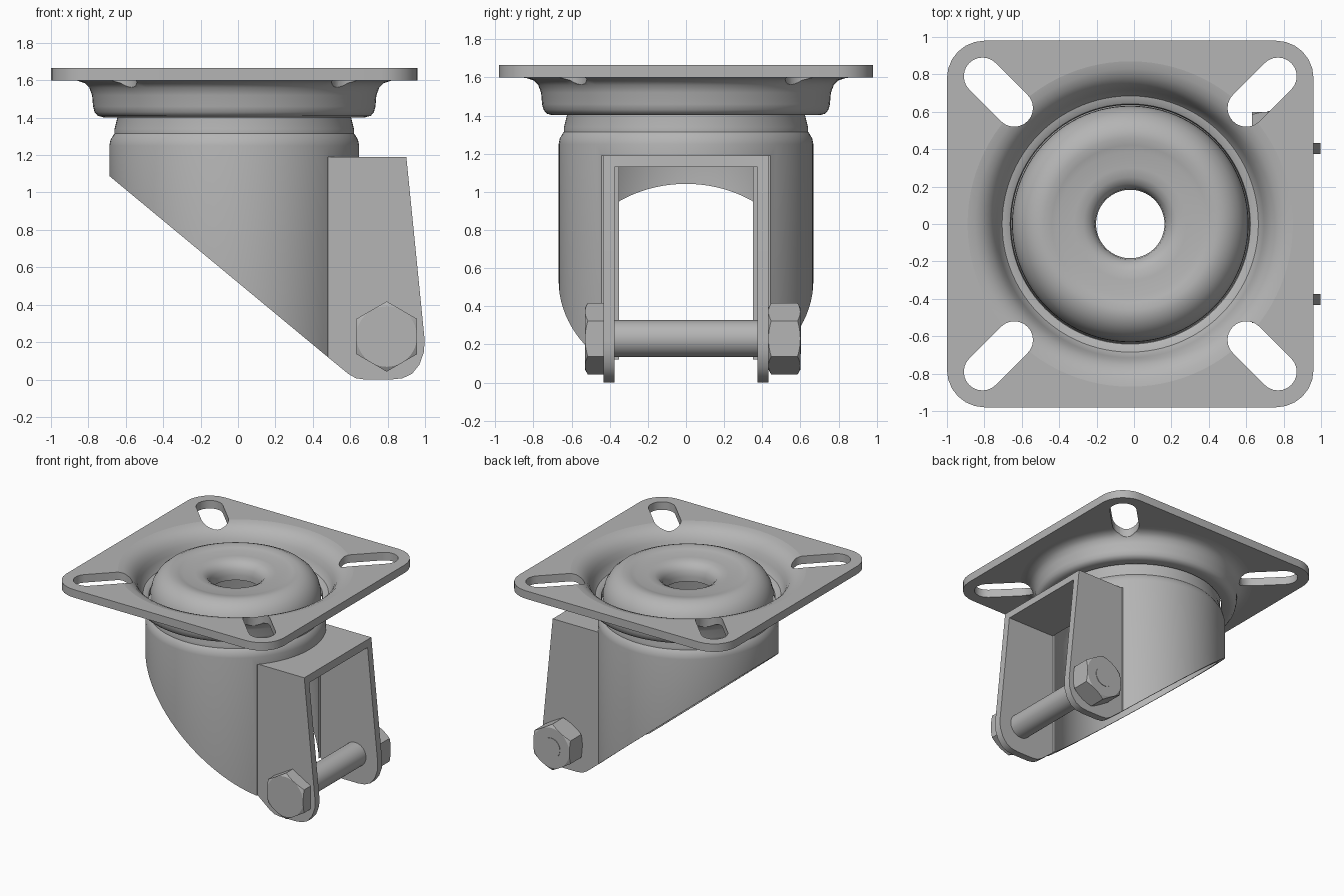
import bpy, bmesh, math
from mathutils import Matrix

if "Cube" in bpy.data.objects:
    bpy.data.objects.remove(bpy.data.objects["Cube"], do_unlink=True)

CX = -0.02                      # swivel axis
AXLE_X, AXLE_Z = 0.795, 0.23    # bolt axis

steel = bpy.data.materials.new("grey_steel")
steel.use_nodes = True
GREY = (0.46, 0.46, 0.46, 1)
steel.diffuse_color = GREY
steel.node_tree.nodes["Principled BSDF"].inputs["Base Color"].default_value = GREY


def finish(name, bm):
    bmesh.ops.recalc_face_normals(bm, faces=bm.faces[:])
    mesh = bpy.data.meshes.new(name)
    bm.to_mesh(mesh)
    bm.free()
    mesh.materials.append(steel)
    obj = bpy.data.objects.new(name, mesh)
    bpy.context.collection.objects.link(obj)
    return obj


def lathe(name, profile, segments=96):
    """Closed (radius, height) section spun round the z axis at CX."""
    bm = bmesh.new()
    rings = []
    for i in range(segments):
        a = math.tau * i / segments
        rings.append([bm.verts.new((CX + r * math.cos(a), r * math.sin(a), z)) for r, z in profile])
    n = len(profile)
    for i in range(segments):
        p, q = rings[i], rings[(i + 1) % segments]
        for j in range(n):
            k = (j + 1) % n
            bm.faces.new((p[j], q[j], q[k], p[k]))
    return finish(name, bm)


def prism(name, outline, low, high, axis="Z"):
    """Outline in xy pushed along z, or outline in xz pushed along y."""
    put = (lambda u, v, w: (u, v, w)) if axis == "Z" else (lambda u, v, w: (u, w, v))
    bm = bmesh.new()
    a = [bm.verts.new(put(u, v, low)) for u, v in outline]
    b = [bm.verts.new(put(u, v, high)) for u, v in outline]
    bm.faces.new(a)
    bm.faces.new(b[::-1])
    for i in range(len(a)):
        j = (i + 1) % len(a)
        bm.faces.new((a[i], a[j], b[j], b[i]))
    return finish(name, bm)


def circle(x, y, r, n, start=0.0):
    return [(x + r * math.cos(start + math.tau * i / n),
             y + r * math.sin(start + math.tau * i / n)) for i in range(n)]


def arc(x, y, r, start, sweep, n):
    return [(x + r * math.cos(start + sweep * i / n),
             y + r * math.sin(start + sweep * i / n)) for i in range(n + 1)]


def boolean(obj, cutter, operation="DIFFERENCE"):
    mod = obj.modifiers.new("cut", "BOOLEAN")
    mod.operation, mod.solver, mod.object = operation, "EXACT", cutter
    bpy.context.view_layer.objects.active = obj
    bpy.ops.object.modifier_apply(modifier=mod.name)


def discard(*objs):
    for o in objs:
        bpy.data.objects.remove(o, do_unlink=True)


def smooth(obj, angle=38):
    bpy.ops.object.select_all(action="DESELECT")
    obj.select_set(True)
    bpy.context.view_layer.objects.active = obj
    bpy.ops.object.shade_smooth_by_angle(angle=math.radians(angle))


# Square mounting plate with rounded corners
outline = []
for i, (sx, sy) in enumerate([(1, 1), (-1, 1), (-1, -1), (1, -1)]):
    outline += arc(CX + sx * 0.78, sy * 0.78, 0.2, i * math.pi / 2, math.pi / 2, 6)
plate = prism("mounting_plate", outline, 1.60, 1.665)
opening = prism("opening_cutter", circle(CX, 0, 0.87, 96), 1.4, 1.8)
boolean(plate, opening)
discard(opening)

# Pressed dish below the plate
dish = lathe("plate_dish", [
    (0.87, 1.665), (0.83, 1.658), (0.79, 1.64), (0.755, 1.61), (0.73, 1.57), (0.715, 1.53),
    (0.70, 1.49), (0.685, 1.47), (0.66, 1.465), (0.642, 1.455), (0.637, 1.43), (0.642, 1.405),
    (0.70, 1.402), (0.73, 1.41), (0.747, 1.43), (0.755, 1.46), (0.76, 1.52), (0.775, 1.56),
    (0.80, 1.585), (0.84, 1.598), (0.87, 1.60)])

# Diagonal bolt slots
for sx in (1, -1):
    for sy in (1, -1):
        d = math.atan2(sy, sx)
        slot = prism("slot_cutter",
                     arc(CX + sx * 0.79, sy * 0.79, 0.1, d - math.pi / 2, math.pi, 12)
                     + arc(CX + sx * 0.62, sy * 0.62, 0.1, d + math.pi / 2, math.pi, 12), 1.45, 1.8)
        boolean(plate, slot)
        boolean(dish, slot)
        discard(slot)
smooth(plate, 30)
smooth(dish)

# Fork body: hollow shell with a domed crown and centre hole
body = lathe("fork_body", [
    (0.668, -0.1), (0.668, 1.25), (0.662, 1.28), (0.648, 1.305), (0.64, 1.315), (0.64, 1.34),
    (0.625, 1.40), (0.632, 1.45), (0.63, 1.49), (0.615, 1.545), (0.585, 1.595), (0.545, 1.63),
    (0.50, 1.65), (0.46, 1.653), (0.42, 1.645), (0.385, 1.635), (0.30, 1.635), (0.25, 1.628),
    (0.215, 1.61), (0.19, 1.575), (0.183, 1.53), (0.183, 1.49), (0.23, 1.49), (0.26, 1.56),
    (0.50, 1.58), (0.57, 1.52), (0.575, 1.36), (0.612, 1.25), (0.612, -0.1)])
slant = prism("slant_cutter", [(-1.0, 1.347), (0.7, -0.062), (0.7, -0.5), (-1.0, -0.5)], -1, 1, "Y")
front = prism("front_cutter", [(0.48, -0.5), (1.2, -0.5), (1.2, 1.19), (0.48, 1.19)], -1, 1, "Y")
boolean(body, slant)
boolean(body, front)
discard(slant, front)
smooth(body)

# Fork legs and the bridge joining them
leg_outline = [(0.48, 1.19), (0.90, 1.19), (0.997, 0.22), (0.995, 0.15), (0.97, 0.08),
               (0.93, 0.03), (0.88, 0.007), (0.82, 0), (0.68, 0), (0.63, 0.007), (0.59, 0.03),
               (0.48, 0.12)]
for side, s in (("left", 1), ("right", -1)):
    leg = prism(side + "_leg", leg_outline, *sorted((s * 0.375, s * 0.432)), "Y")
    smooth(leg, 30)
prism("leg_bridge", [(0.48, 1.13), (0.906, 1.13), (0.90, 1.19), (0.48, 1.19)], -0.375, 0.375, "Y")


# Axle bolt
axle = prism("axle_bolt", circle(AXLE_X, AXLE_Z, 0.097, 40), -0.44, 0.44, "Y")
bolt_end = prism("bolt_end", circle(AXLE_X, AXLE_Z, 0.08, 40), 0.42, 0.604, "Y")
smooth(axle, 30)
smooth(bolt_end, 30)


def hexagon(name, low, high, chamfer_low, chamfer_high):
    """Hexagonal block along y with its corners turned off on a cone."""
    block = prism(name, circle(AXLE_X, AXLE_Z, 0.188, 6, math.pi / 2), low, high, "Y")
    bm = bmesh.new()
    ends = [(low, 0.162 if chamfer_low else 0.2), (high, 0.162 if chamfer_high else 0.2)]
    mid = [(low + 0.022, 0.2), (high - 0.022, 0.2)]
    rings = []
    for y, r in (ends[0], mid[0], mid[1], ends[1]):
        rings.append([bm.verts.new((u, y, v)) for u, v in circle(AXLE_X, AXLE_Z, r, 48)])
    for p, q in zip(rings, rings[1:]):
        for i in range(48):
            j = (i + 1) % 48
            bm.faces.new((p[i], p[j], q[j], q[i]))
    bm.faces.new(rings[0])
    bm.faces.new(rings[-1][::-1])
    turned = finish("turned_cutter", bm)
    boolean(block, turned, "INTERSECT")
    discard(turned)
    smooth(block, 15)


# Bolt head and nut
hexagon("bolt_head", -0.53, -0.432, True, False)
hexagon("axle_nut", 0.432, 0.60, True, True)
